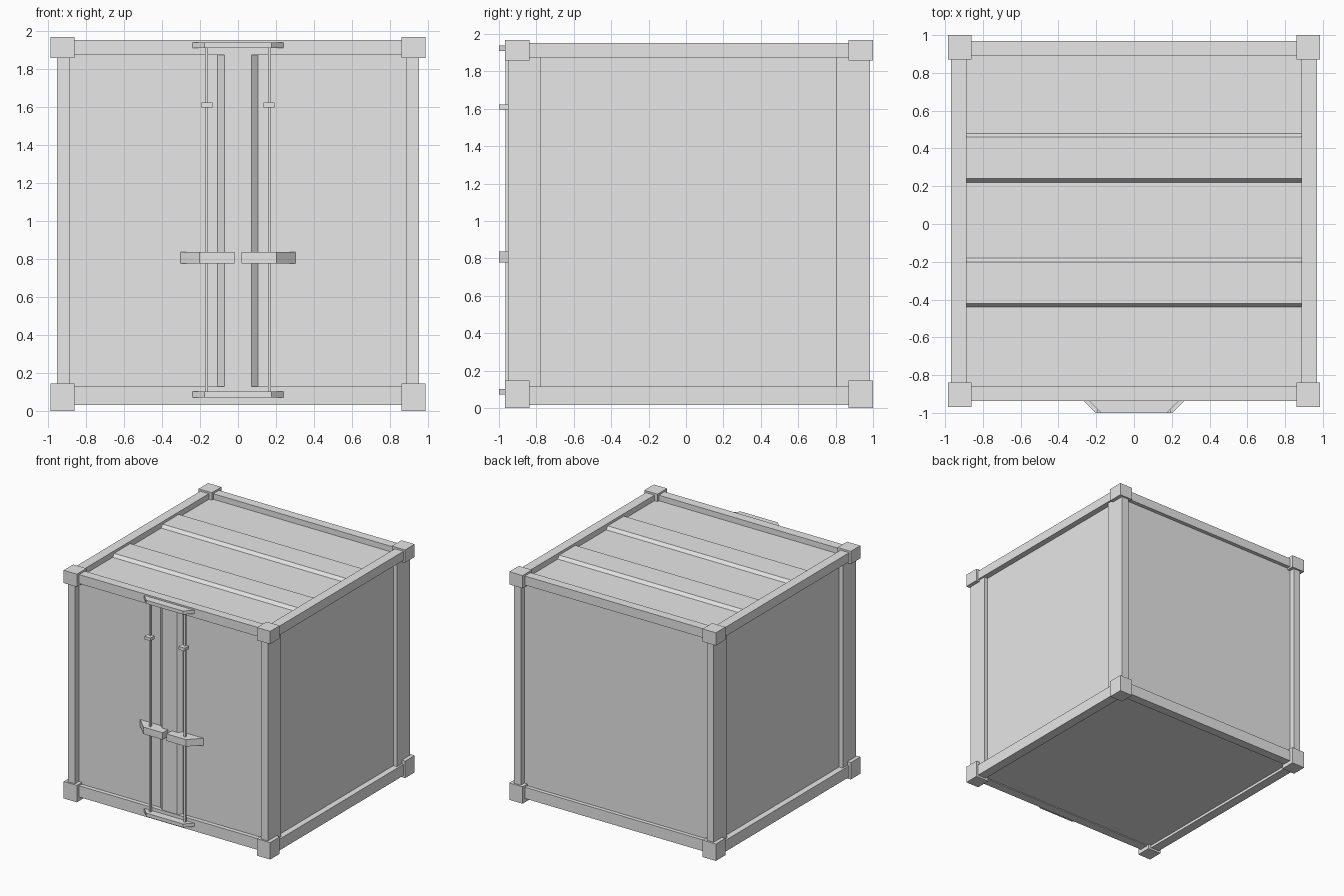
import bpy
import bmesh
from mathutils import Vector

cube = bpy.data.objects.get("Cube")
if cube:
    bpy.data.objects.remove(cube, do_unlink=True)

GREY = (0.8, 0.8, 0.8, 1.0)
steel = bpy.data.materials.new("plain_grey_steel")
steel.use_nodes = True
steel.diffuse_color = GREY
steel.node_tree.nodes["Principled BSDF"].inputs["Base Color"].default_value = GREY


def finish(name, bm):
    bmesh.ops.recalc_face_normals(bm, faces=bm.faces)
    mesh = bpy.data.meshes.new(name)
    bm.to_mesh(mesh)
    bm.free()
    mesh.materials.append(steel)
    obj = bpy.data.objects.new(name, mesh)
    bpy.context.scene.collection.objects.link(obj)
    return obj


def box(name, x, y, z):
    """Box spanning the given (low, high) ranges."""
    bm = bmesh.new()
    bmesh.ops.create_cube(bm, size=1)
    for v in bm.verts:
        v.co = Vector(r[0] if c < 0 else r[1] for c, r in zip(v.co, (x, y, z)))
    return finish(name, bm)


def prism(name, points, extrude):
    """Closed outline of 3D points pushed along a vector."""
    bm = bmesh.new()
    face = bm.faces.new([bm.verts.new(p) for p in points])
    moved = bmesh.ops.extrude_face_region(bm, geom=[face])["geom"]
    verts = [g for g in moved if isinstance(g, bmesh.types.BMVert)]
    bmesh.ops.translate(bm, verts=verts, vec=extrude)
    return finish(name, bm)


def mirrored(low, high, side):
    return tuple(sorted((low * side, high * side)))


SIDES = (("left", 1), ("right", -1))
ENDS = (("front", (-0.968, -0.838), (-0.953, -0.775), (-0.936, -0.857)),
        ("back", (0.87, 1.0), (0.805, 0.984), (0.89, 0.968)))

# Main shell: floor, side walls, back wall and recessed doors
box("body_shell", (-0.918, 0.918), (-0.9, 0.935), (0.04, 1.89))

# Corner castings, posts and rails
for end, block_y, post_y, rail_y in ENDS:
    for side, s in SIDES:
        block_x = mirrored(0.859, 0.985, s)
        box(f"{end}_{side}_bottom_casting", block_x, block_y, (0, 0.146))
        box(f"{end}_{side}_top_casting", block_x, block_y, (1.857, 1.967))
        box(f"{end}_{side}_post", mirrored(0.887, 0.953, s), post_y, (0.1, 1.9))
    box(f"{end}_bottom_rail", (-0.9, 0.9), rail_y, (0.033, 0.13))
    box(f"{end}_top_rail", (-0.9, 0.9), rail_y, (1.873, 1.951))
for side, s in SIDES:
    rail_x = mirrored(0.887, 0.969, s)
    box(f"{side}_bottom_rail", rail_x, (-0.9, 0.93), (0.017, 0.114))
    box(f"{side}_top_rail", rail_x, (-0.9, 0.93), (1.873, 1.951))

# Roof sheet with two raised ribs
LOW, HIGH = 1.903, 1.93
roof = [(-0.87, 1.8), (-0.87, LOW)]
for start in (-0.44, 0.22):
    roof += [(start, LOW), (start + 0.02, HIGH), (start + 0.24, HIGH), (start + 0.26, LOW)]
roof += [(0.9, LOW), (0.9, 1.8)]
prism("ribbed_roof", [(-0.89, y, z) for y, z in roof], (1.78, 0, 0))

# Raised strip where the doors meet
strip = [(-0.107, -0.9), (-0.072, -0.93), (0.07, -0.93), (0.105, -0.9)]
prism("door_meeting_strip", [(x, y, 0.12) for x, y in strip], (0, 0, 1.76))

# Bevelled plates that hold the lock rods
plate = [(-0.24, -0.935), (-0.175, -1.0), (0.175, -1.0), (0.24, -0.935)]
for place, z in (("bottom", 0.072), ("top", 1.908)):
    prism(f"{place}_lock_plate", [(x, y, z) for x, y in plate], (0, 0, 0.03))

# Lock rods, guides and handles
handle = [(0.018, -0.9), (0.018, -1.0), (0.203, -1.0), (0.303, -0.9)]
for side, s in SIDES:
    box(f"{side}_lock_rod", mirrored(0.157, 0.174, s), (-0.966, -0.947), (0.09, 1.92))
    box(f"{side}_rod_guide", mirrored(0.134, 0.193, s), (-1.0, -0.945), (1.595, 1.622))
    prism(f"{side}_door_handle", [(x * s, y, 0.777) for x, y in handle], (0, 0, 0.06))
